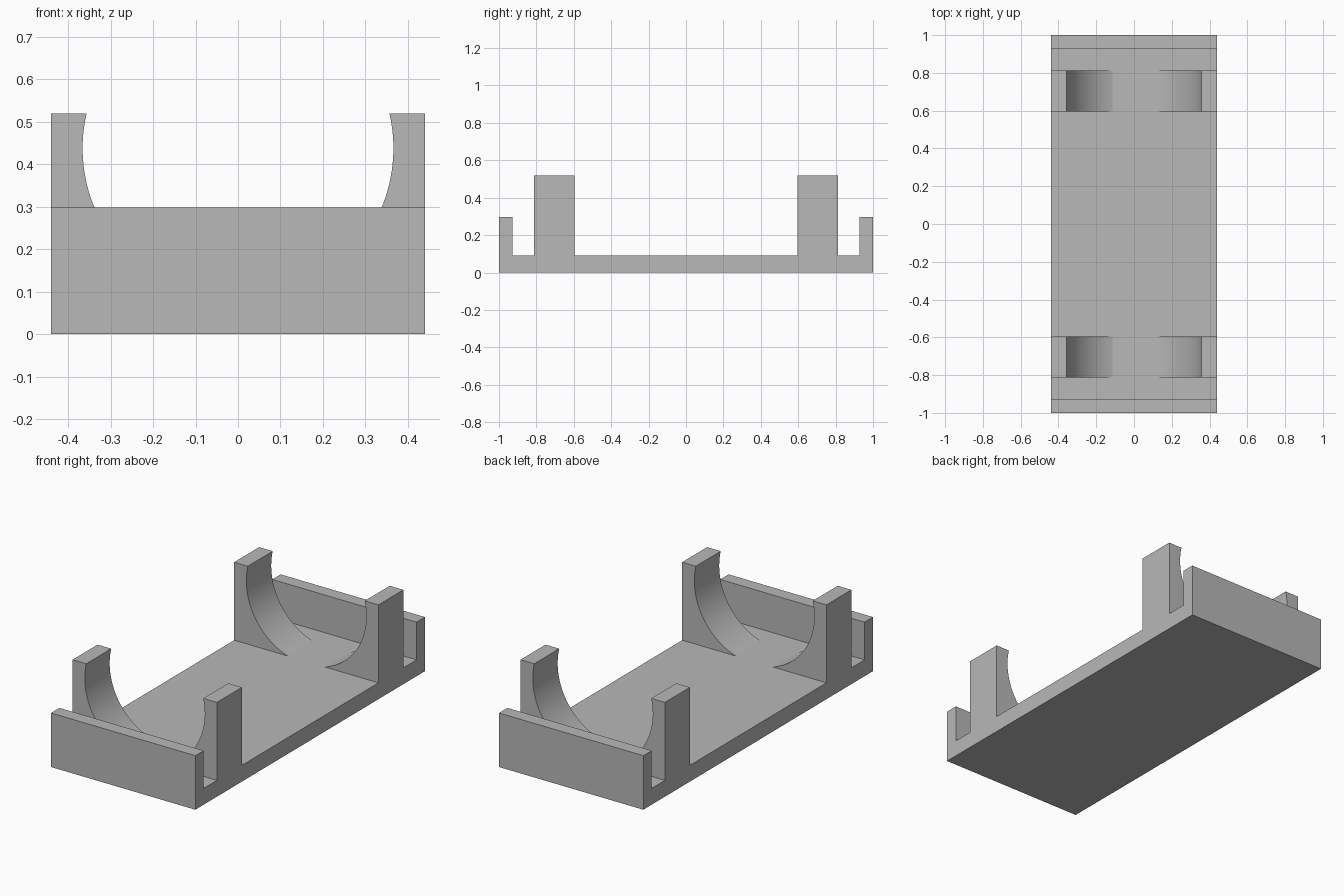
import bpy
import bmesh
from math import sqrt, asin, sin, cos

cube = bpy.data.objects.get("Cube")
if cube:
    bpy.data.objects.remove(cube, do_unlink=True)

# Overall sizes
HALF_W = 0.44
FLOOR, WALL, TOP = 0.09, 0.298, 0.52
WALL_IN = 0.927
CRADLE_IN, CRADLE_OUT = 0.595, 0.812
RADIUS, CENTRE_Z = 0.366, 0.438

grey = bpy.data.materials.new("plain grey")
grey.use_nodes = True
grey.diffuse_color = (0.48, 0.48, 0.48, 1)
grey.node_tree.nodes["Principled BSDF"].inputs["Base Color"].default_value = grey.diffuse_color


def extrude_profile(name, points, offset):
    """Make a solid by pushing a closed 3D outline along an offset."""
    bm = bmesh.new()
    face = bm.faces.new([bm.verts.new(p) for p in points])
    result = bmesh.ops.extrude_face_region(bm, geom=[face], use_keep_orig=True)
    moved = [g for g in result["geom"] if isinstance(g, bmesh.types.BMVert)]
    bmesh.ops.translate(bm, verts=moved, vec=offset)
    bmesh.ops.recalc_face_normals(bm, faces=bm.faces)
    mesh = bpy.data.meshes.new(name)
    bm.to_mesh(mesh)
    bm.free()
    mesh.materials.append(grey)
    obj = bpy.data.objects.new(name, mesh)
    bpy.context.collection.objects.link(obj)
    return obj


# Base plate with raised end walls, as one side profile
half = [(1, 0), (1, WALL), (WALL_IN, WALL), (WALL_IN, FLOOR)]
outline = half + [(-y, z) for y, z in reversed(half)]
extrude_profile("base_tray", [(-HALF_W, y, z) for y, z in outline], (2 * HALF_W, 0, 0))

# Curved inner edge of a cradle arm, from the floor to the top
start = asin((FLOOR - CENTRE_Z) / RADIUS)
end = asin((TOP - CENTRE_Z) / RADIUS)
STEPS = 32
angles = [start + (end - start) * i / STEPS for i in range(STEPS + 1)]
arc = [(RADIUS * cos(a), CENTRE_Z + RADIUS * sin(a)) for a in angles]
arm = arc + [(HALF_W, TOP), (HALF_W, FLOOR)]

# Four cradle arms, a pair at each end
for end_name, y in (("front", -CRADLE_OUT), ("back", CRADLE_IN)):
    for side_name, s in (("left", 1), ("right", -1)):
        obj = extrude_profile(f"{end_name}_{side_name}_cradle_arm",
                              [(s * x, y, z) for x, z in arm],
                              (0, CRADLE_OUT - CRADLE_IN, 0))
        bpy.ops.object.select_all(action="DESELECT")
        obj.select_set(True)
        bpy.context.view_layer.objects.active = obj
        bpy.ops.object.shade_smooth_by_angle(angle=0.4)
